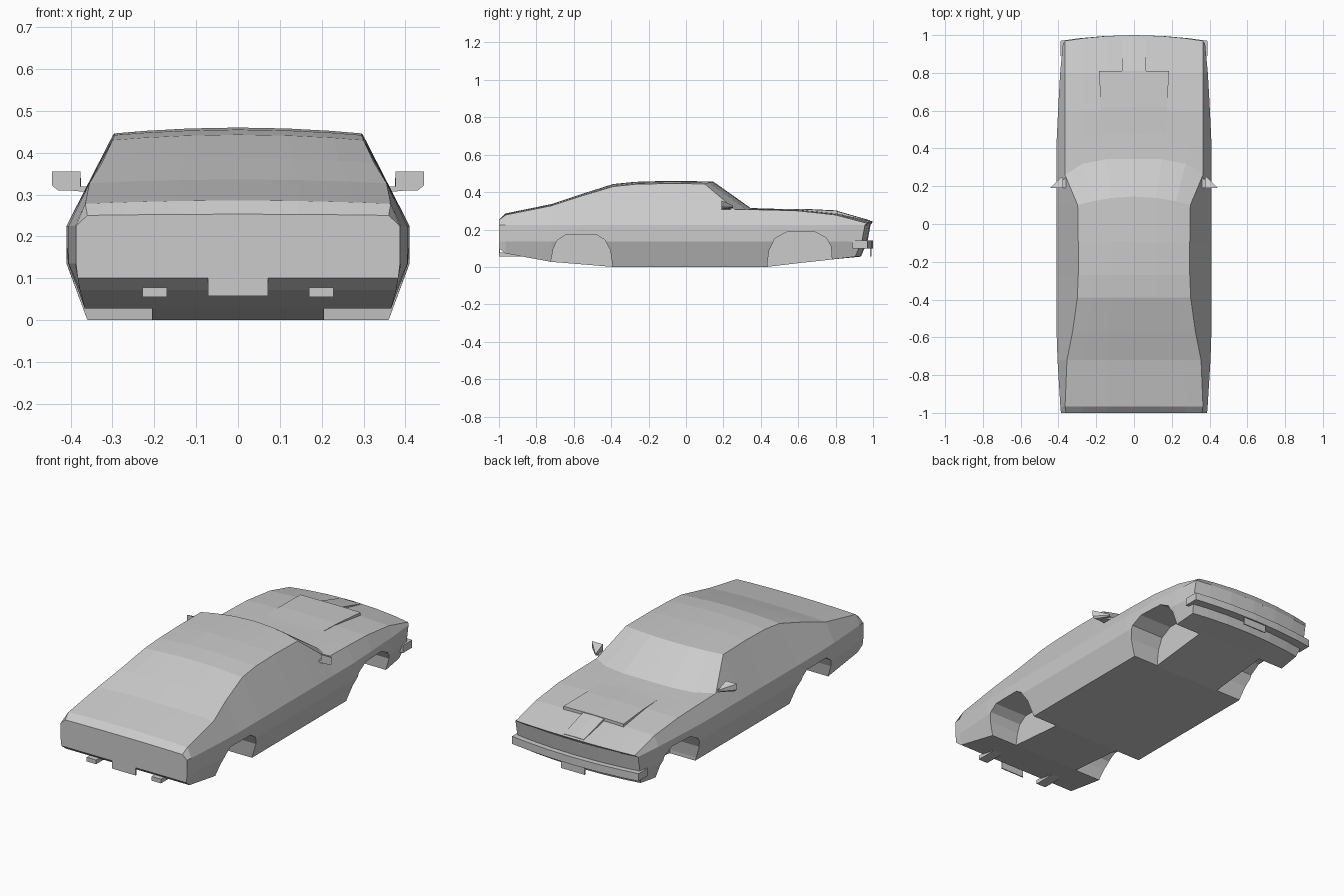
import bpy, bmesh

if "Cube" in bpy.data.objects:
    bpy.data.objects.remove(bpy.data.objects["Cube"])

def finish(name, bm):
    bmesh.ops.remove_doubles(bm, verts=bm.verts, dist=1e-5)
    bmesh.ops.recalc_face_normals(bm, faces=bm.faces)
    me = bpy.data.meshes.new(name)
    bm.to_mesh(me)
    bm.free()
    ob = bpy.data.objects.new(name, me)
    bpy.context.collection.objects.link(ob)
    return ob

def prism(name, pts, a, b, place):
    """Extrude a 2D outline from a to b; place(u, v, w) gives the 3D position."""
    bm = bmesh.new()
    A = [bm.verts.new(place(u, v, a)) for u, v in pts]
    B = [bm.verts.new(place(u, v, b)) for u, v in pts]
    bm.faces.new(A)
    bm.faces.new(B)
    for i in range(len(pts)):
        j = (i + 1) % len(pts)
        bm.faces.new((A[i], A[j], B[j], B[i]))
    return finish(name, bm)

def box(name, x0, x1, y0, y1, z0, z1):
    return prism(name, [(x0, y0), (x1, y0), (x1, y1), (x0, y1)], z0, z1,
                 lambda u, v, w: (u, v, w))

def loft(name, rings):
    bm = bmesh.new()
    R = [[bm.verts.new(p) for p in r] for r in rings]
    n = len(R[0])
    bm.faces.new(R[0])
    bm.faces.new(R[-1])
    for a, b in zip(R, R[1:]):
        for i in range(n):
            j = (i + 1) % n
            bm.faces.new((a[i], a[j], b[j], b[i]))
    return finish(name, bm)

# Body stations: y, bottom x, bottom z, widest x, top edge x, top edge z, crown, top bow, bow power
stations = [
    (-1.0, .383, .100, .387, .360, .250, .003, 0, 2),
    (-.965, .378, .072, .390, .365, .278, .008, 0, 2),
    (-.72, .366, .027, .405, .355, .327, .009, 0, 2),
    (-.57, .362, .015, .410, .325, .376, .010, 0, 2),
    (-.39, .360, 0, .410, .300, .430, .013, 0, 2),
    (-.27, .360, 0, .410, .295, .442, .013, 0, 2),
    (-.10, .360, 0, .410, .295, .446, .014, 0, 2),
    (.10, .360, 0, .410, .298, .444, .013, .045, 2),
    (.26, .360, 0, .410, .365, .308, .007, .085, 4),
    (.43, .360, 0, .410, .366, .305, .007, 0, 2),
    (.60, .360, .020, .402, .366, .300, .008, 0, 2),
    (.80, .360, .042, .391, .364, .278, .010, 0, 2),
    (.97, .355, .055, .376, .364, .233, .010, .03, 2),
]
cols = [-1, -.75, -.4, 0, .4, .75, 1]
nose_lean = (-.065, -.03, -.013, 0)
bm = bmesh.new()
G = []
for s, (y, xb, zb, xw, xt, zt, crown, bow, p) in enumerate(stations):
    last = s == len(stations) - 1
    grid = []
    for k, (x, z) in enumerate([(xb, zb), (xw, .135), (xw, .225), (xt, zt)]):
        row = []
        for t in cols:
            yy = y + (nose_lean[k] if last else 0)
            if k == 3 or last:
                yy += bow * (1 - abs(t) ** p)
            row.append(bm.verts.new((x * t, yy, z + (crown * (1 - t * t) if k == 3 else 0))))
        grid.append(row)
    G.append(grid)
N = len(cols)
for a, b in zip(G, G[1:]):
    for k in (0, 3):
        for j in range(N - 1):
            bm.faces.new((a[k][j], a[k][j + 1], b[k][j + 1], b[k][j]))
    for j in (0, N - 1):
        for k in range(3):
            bm.faces.new((a[k][j], a[k + 1][j], b[k + 1][j], b[k][j]))
for g in (G[0], G[-1]):
    for k in range(3):
        for j in range(N - 1):
            bm.faces.new((g[k][j], g[k][j + 1], g[k + 1][j + 1], g[k + 1][j]))
bmesh.ops.delete(bm, geom=[v for v in bm.verts if not v.link_faces], context='VERTS')
body = finish("car_body", bm)

# Wheel wells cut from the body
rear = [(-.728, -.1), (-.722, .03), (-.71, .095), (-.69, .14), (-.645, .171), (-.475, .171),
        (-.435, .145), (-.405, .09), (-.392, 0), (-.391, -.1)]
front = [(.434, -.1), (.435, .02), (.445, .09), (.475, .152), (.54, .187), (.69, .187),
         (.75, .155), (.775, .11), (.78, .04), (.781, -.1)]
for arch in (rear, front):
    for side in (-1, 1):
        cutter = prism("wheel_well_cutter", arch, side * .205, side * .5,
                       lambda u, v, w: (w, u, v))
        cutter.hide_render = True
        bpy.context.view_layer.objects.active = body
        mod = body.modifiers.new("well", 'BOOLEAN')
        mod.operation = 'DIFFERENCE'
        mod.solver = 'EXACT'
        mod.object = cutter
        bpy.ops.object.modifier_apply(modifier=mod.name)
        bpy.data.objects.remove(cutter)

# Raised bonnet bulge with two scoop mouths: y, half width, top z
def bulge(name, secs):
    loft(name, [[(-w, y, z - .03), (w, y, z - .03), (w, y, z - .002), (0, y, z), (-w, y, z - .002)]
                for y, w, z in secs])
bulge("bonnet_scoop", [(.48, .17, .311), (.62, .176, .311), (.81, .185, .302)])
bulge("bonnet_ridge", [(.80, .065, .302), (.985, .062, .249)])

# Wrap-around bumper
arc = [(.388 * t, .97 + .03 * (1 - t * t)) for t in reversed(cols)]
prism("bumper", [(.388, .89)] + arc + [(-.388, .89)], .098, .14, lambda u, v, w: (u, v, w))

# Number plates and exhaust pipes
box("tail_plate", -.072, .072, -1, -.994, .057, .104)
box("nose_plate", -.072, .072, .985, .991, .057, .104)
for side in (-1, 1):
    box("exhaust_pipe", side * .17, side * .228, -1, -.87, .055, .078)

# Door mirrors: flat glass face tapering to the front, on a short stem
for s in (-1, 1):
    glass = [(.377, .355), (.445, .355), (.445, .322), (.43, .31), (.377, .31)]
    loft("door_mirror", [[(s * x, .19, z) for x, z in glass],
                         [(s * (.375 + (x - .377) * .12), .25, .322 + (z - .33) * .3) for x, z in glass]])
    loft("mirror_stem", [[(s * .35, y, z) for y, z in ((.19, .305), (.25, .305), (.25, .32), (.19, .32))],
                         [(s * .395, y, z) for y, z in ((.192, .309), (.225, .311), (.225, .318), (.192, .318))]])
